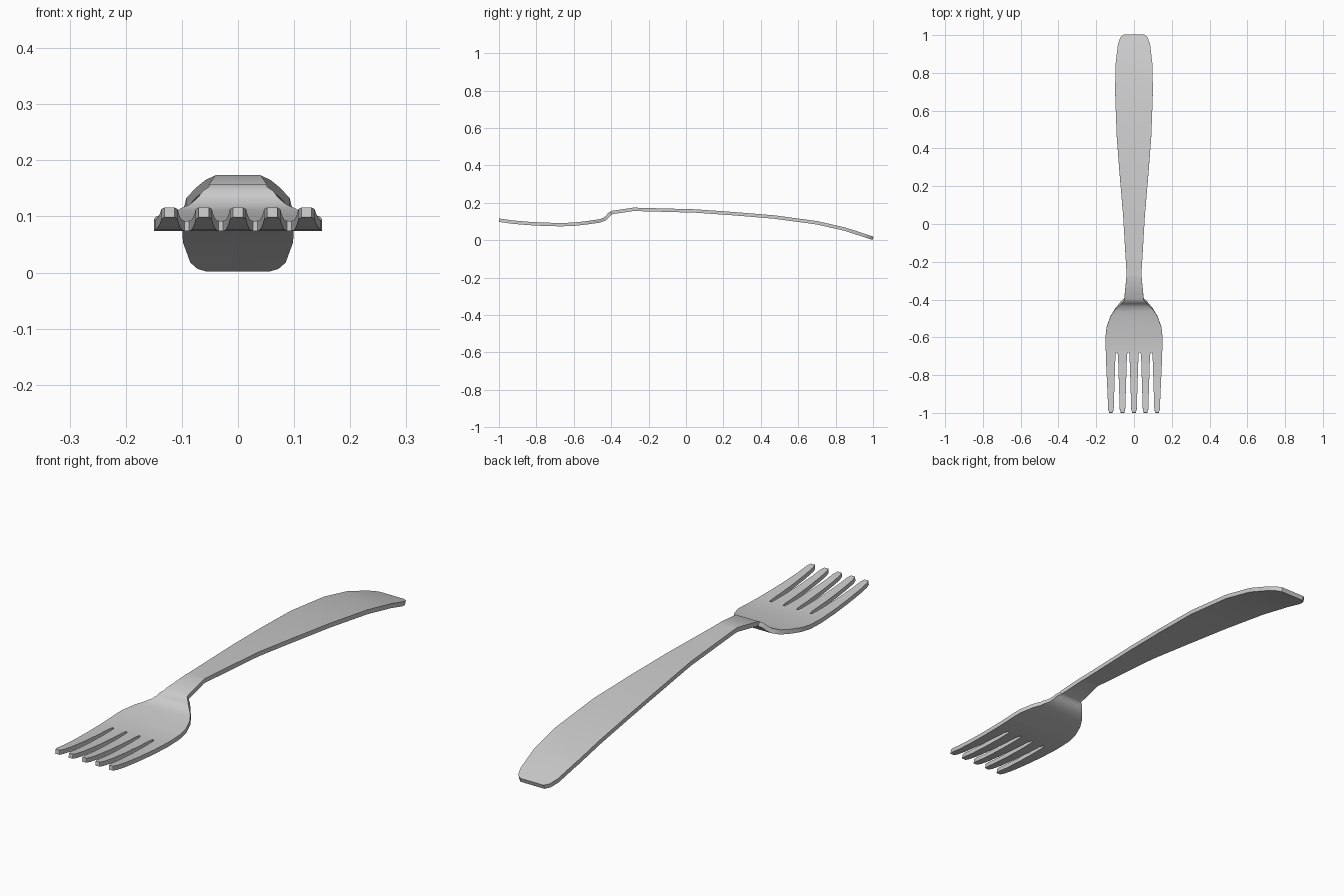
import bpy, bmesh

if "Cube" in bpy.data.objects:
    bpy.data.objects.remove(bpy.data.objects["Cube"])

# Side profile of the fork's mid surface: (y, z)
profile = [(-1, .107), (-.93, .097), (-.85, .090), (-.76, .085), (-.67, .083),
           (-.6, .085), (-.53, .093), (-.46, .103), (-.435, .113), (-.42, .126),
           (-.41, .139), (-.395, .148), (-.28, .165), (.05, .156), (.25, .142),
           (.47, .124), (.7, .093), (.85, .059), (1, .010)]

# Right-hand outline from handle end to the tine shoulder: (x, y)
side = [(.055, 1), (.072, .985), (.085, .95), (.098, .84), (.1, .7), (.092, .47),
        (.075, .25), (.058, .05), (.039, -.27), (.052, -.4), (.068, -.415),
        (.1, -.45), (.125, -.49), (.145, -.545), (.15, -.59), (.15, -.66)]


def height(y):
    for (y0, z0), (y1, z1) in zip(profile, profile[1:]):
        if y <= y1 + 1e-6:
            return z0 + (z1 - z0) * (y - y0) / (y1 - y0)
    return profile[-1][1]


# Five tines with rounded slots, traced right to left
tines = []
for i in range(5):
    c = .122 - .061 * i
    if i > 0:
        g = c + .0305
        tines += [(g + .007, -.70), (g + .004, -.68), (g - .004, -.68), (g - .007, -.70)]
    outer_r = .147 if i == 0 else c + .021
    outer_l = -.147 if i == 4 else c - .021
    if i == 0:
        tines.append((outer_r, -.75))
    else:
        tines.append((c + .021, -.78))
    tines += [(c + .0145, -.98), (c + .009, -1), (c - .009, -1), (c - .0145, -.98)]
    tines.append((outer_l, -.75 if i == 4 else -.78))

outline = side + tines + [(-x, y) for x, y in reversed(side)]

# Flat blank, cut across at each profile station, then bent to the profile
bm = bmesh.new()
bm.faces.new([bm.verts.new((x, y, 0)) for x, y in outline])
for y, _ in profile[1:-1]:
    bmesh.ops.bisect_plane(bm, geom=bm.verts[:] + bm.edges[:] + bm.faces[:],
                           dist=1e-5, plane_co=(0, y, 0), plane_no=(0, 1, 0))
for v in bm.verts:
    v.co.z = height(v.co.y)
bmesh.ops.recalc_face_normals(bm, faces=bm.faces[:])
for f in bm.faces:
    if f.normal.z < 0:
        f.normal_flip()

mesh = bpy.data.meshes.new("fork")
bm.to_mesh(mesh)
bm.free()
fork = bpy.data.objects.new("fork", mesh)
bpy.context.collection.objects.link(fork)

# Sheet thickness
solid = fork.modifiers.new("thickness", 'SOLIDIFY')
solid.thickness = .018
solid.offset = 0
solid.use_even_offset = True

bpy.context.view_layer.objects.active = fork
fork.select_set(True)
bpy.ops.object.modifier_apply(modifier="thickness")
bpy.ops.object.shade_smooth_by_angle(angle=.6)
